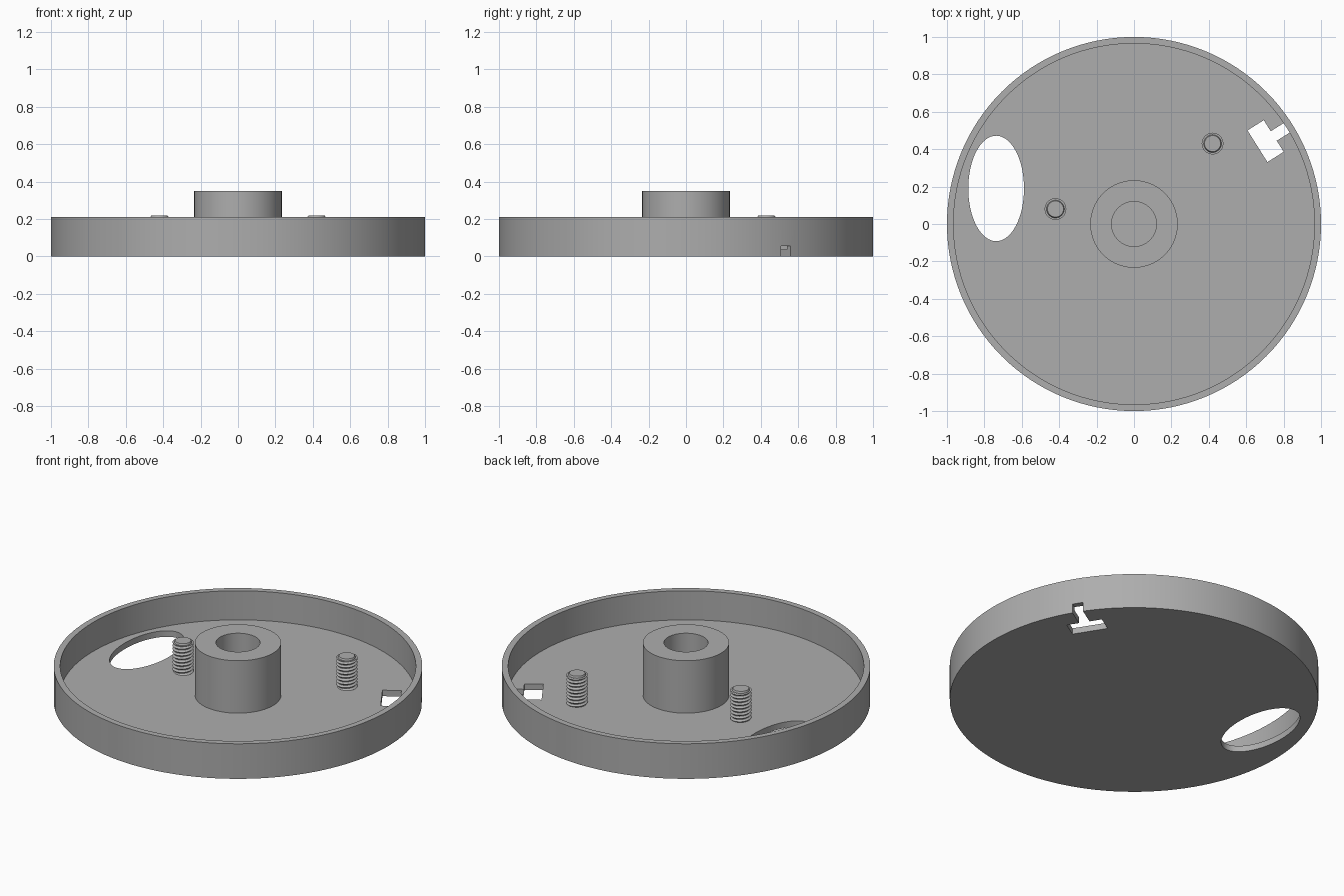
import bpy, bmesh, math
from mathutils import Matrix

if "Cube" in bpy.data.objects:
    bpy.data.objects.remove(bpy.data.objects["Cube"])

grey = bpy.data.materials.new("plain_grey")
grey.diffuse_color = (0.42, 0.42, 0.42, 1)
grey.use_nodes = True
grey.node_tree.nodes["Principled BSDF"].inputs["Base Color"].default_value = grey.diffuse_color
FLOOR = 0.036


def finish(name, bm):
    bmesh.ops.remove_doubles(bm, verts=bm.verts, dist=1e-5)
    bmesh.ops.recalc_face_normals(bm, faces=bm.faces)
    me = bpy.data.meshes.new(name)
    bm.to_mesh(me)
    bm.free()
    me.materials.append(grey)
    ob = bpy.data.objects.new(name, me)
    bpy.context.collection.objects.link(ob)
    return ob


def activate(ob):
    bpy.ops.object.select_all(action='DESELECT')
    ob.select_set(True)
    bpy.context.view_layer.objects.active = ob


def smooth(ob):
    activate(ob)
    bpy.ops.object.shade_smooth_by_angle(angle=math.radians(30))


def lathe(name, profile, seg):
    """Revolve an (r, z) profile around the z axis."""
    bm = bmesh.new()
    vs = [bm.verts.new((r, 0, z)) for r, z in profile]
    es = [bm.edges.new(p) for p in zip(vs, vs[1:])]
    bmesh.ops.spin(bm, geom=vs + es, cent=(0, 0, 0), axis=(0, 0, 1),
                   angle=math.tau, steps=seg)
    return finish(name, bm)


def prism(name, outline, z0, z1):
    bm = bmesh.new()
    f = bm.faces.new([bm.verts.new((x, y, z0)) for x, y in outline])
    ext = bmesh.ops.extrude_face_region(bm, geom=[f])
    for v in ext["geom"]:
        if isinstance(v, bmesh.types.BMVert):
            v.co.z = z1
    return finish(name, bm)


# Shallow dish
dish = lathe("dish", [(0, 0), (1, 0), (1, 0.21), (0.965, 0.21),
                      (0.965, FLOOR), (0, FLOOR)], 128)

# Openings: oval window, and a T-shaped slot running out through the wall
oval = prism("oval_cutter", [(-0.737 + 0.149 * math.cos(a), 0.19 + 0.282 * math.sin(a))
                             for a in (math.tau * i / 64 for i in range(64))], -0.1, 0.1)
slot = prism("slot_cutter", [(0.78, -0.1), (0.883, -0.1), (0.883, -0.03), (1.1, -0.03),
                             (1.1, 0.03), (0.883, 0.03), (0.883, 0.1), (0.78, 0.1)],
             -0.1, 0.055)
slot.data.transform(Matrix.Rotation(math.radians(32.2), 4, 'Z'))
activate(dish)
for cutter in (oval, slot):
    mod = dish.modifiers.new("cut", 'BOOLEAN')
    mod.operation = 'DIFFERENCE'
    mod.solver = 'EXACT'
    mod.object = cutter
    bpy.ops.object.modifier_apply(modifier=mod.name)
    bpy.data.objects.remove(cutter)
smooth(dish)

# Central hub with blind bore
smooth(lathe("hub", [(0.12, FLOOR - 0.01), (0.12, 0.35), (0.234, 0.35),
                     (0.234, FLOOR - 0.01)], 64))


# Threaded studs: helical ridge around a plain core
def stud(name, x, y, seg=32, pitch=0.02, turns=11):
    bm = bmesh.new()
    grid = []
    for i in range(seg + 1):
        t = i / seg
        a = math.tau * t
        col = []
        for j in range(2 * turns + 1):
            r = 0.058 if j % 2 else 0.046
            z = min(0.008 + pitch * (j / 2 + t), 0.21)
            col.append(bm.verts.new((r * math.cos(a), r * math.sin(a), z)))
        grid.append(col)
    for c, d in zip(grid, grid[1:]):
        for j in range(2 * turns):
            bm.faces.new((c[j], d[j], d[j + 1], c[j + 1]))
    thread = finish(name + "_thread", bm)
    core = lathe(name + "_core", [(0, FLOOR - 0.01), (0.0475, FLOOR - 0.01),
                                  (0.0475, 0.212), (0.043, 0.22), (0, 0.22)], seg)
    for ob in (thread, core):
        ob.location = (x, y, 0)
        smooth(ob)


stud("left_stud", -0.42, 0.08)
stud("right_stud", 0.42, 0.43)
